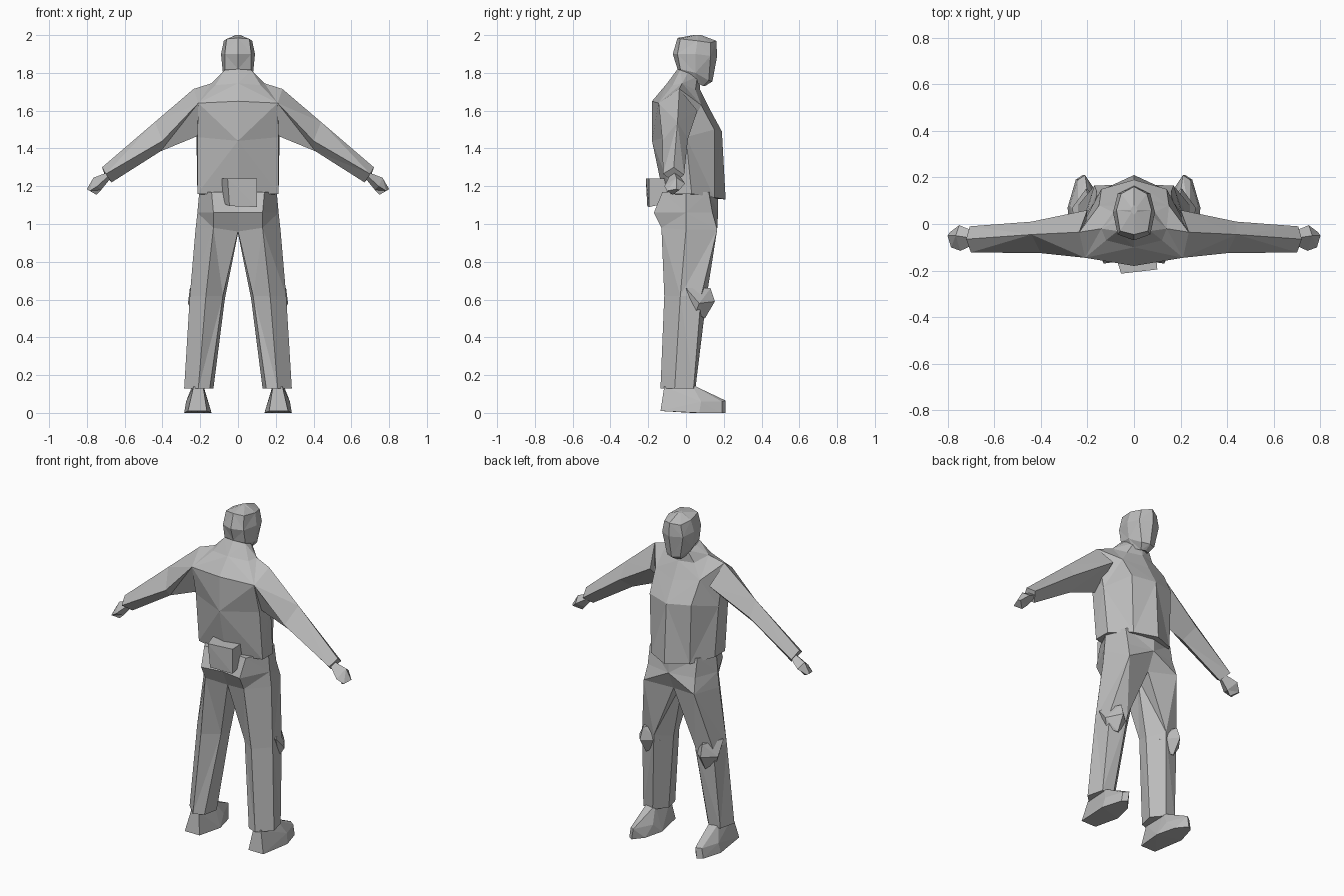
import bpy
import bmesh

grey = bpy.data.materials.new("plain_grey")
grey.diffuse_color = (0.5, 0.5, 0.5, 1)


def finish(name, bm):
    """Weld the halves, fix normals and make a flat-shaded object."""
    bmesh.ops.remove_doubles(bm, verts=bm.verts, dist=0.0005)
    bmesh.ops.recalc_face_normals(bm, faces=bm.faces)
    mesh = bpy.data.meshes.new(name)
    bm.to_mesh(mesh)
    bm.free()
    mesh.materials.append(grey)
    bpy.context.collection.objects.link(bpy.data.objects.new(name, mesh))


def loft(name, rings, closed, caps=True):
    """Faceted skin through rings of points, mirrored across x = 0.
    Open rings run along one half of a body; closed rings make limbs."""
    bm = bmesh.new()
    for side in (1, -1):
        vs = [[bm.verts.new((x * side, y, z)) for x, y, z in r] for r in rings]
        n = len(rings[0])
        for i in range(len(rings) - 1):
            for j in range(n if closed else n - 1):
                k = (j + 1) % n
                a, b, c, d = vs[i][j], vs[i][k], vs[i + 1][k], vs[i + 1][j]
                if all(abs(v.co.x) < 0.001 for v in (a, b, c, d)):
                    continue  # no walls inside the body
                tris = ((a, b, c), (a, c, d)) if (i + j) % 2 else ((a, b, d), (b, c, d))
                for t in tris:
                    bm.faces.new(t)
        if caps:
            bm.faces.new(vs[0])
            bm.faces.new(vs[-1])
    finish(name, bm)


def hull(name, points, sides=(1, -1)):
    """Faceted lump around a few points, once per side."""
    bm = bmesh.new()
    for s in sides:
        vs = [bm.verts.new((x * s, y, z)) for x, y, z in points]
        res = bmesh.ops.convex_hull(bm, input=vs)
        loose = [v for v in res["geom_interior"] if isinstance(v, bmesh.types.BMVert)]
        bmesh.ops.delete(bm, geom=loose, context='VERTS')
    finish(name, bm)


# Jacket body, hem to neck, each ring from back centre to front centre
loft("jacket", [
    [(0, -.12, 1.155), (.215, -.07, 1.16), (.215, .03, 1.16), (.13, .15, 1.14), (0, .21, 1.13)],
    [(0, -.18, 1.44), (.215, -.1, 1.46), (.22, 0, 1.46), (.14, .15, 1.5), (0, .19, 1.49)],
    [(0, -.18, 1.65), (.21, -.145, 1.64), (.235, -.035, 1.715), (.15, .08, 1.63), (0, .125, 1.61)],
    [(0, -.1, 1.745), (.12, -.07, 1.735), (.14, -.02, 1.745), (.09, .05, 1.71), (0, .075, 1.71)],
    [(0, -.045, 1.82), (.07, -.03, 1.815), (.075, .01, 1.80), (.05, .06, 1.78), (0, .07, 1.77)],
], closed=False)

# Head, chin to crown
loft("head", [
    [(0, -.04, 1.80), (.06, -.02, 1.80), (.05, .05, 1.75), (.025, .09, 1.73), (0, .10, 1.73)],
    [(0, -.045, 1.82), (.07, -.03, 1.82), (.08, .05, 1.80), (.045, .12, 1.76), (0, .14, 1.755)],
    [(0, -.07, 1.90), (.07, -.045, 1.90), (.09, .05, 1.90), (.07, .13, 1.89), (0, .165, 1.89)],
    [(0, -.045, 1.985), (.06, -.03, 1.98), (.075, .06, 1.97), (.055, .13, 1.96), (0, .16, 1.97)],
    [(0, .04, 2.0), (.01, .05, 2.0), (.015, .06, 2.0), (.01, .07, 2.0), (0, .08, 2.0)],
], closed=False)

# Sleeves: top, back, bottom and front edges
loft("sleeves", [
    [(.235, -.035, 1.715), (.21, -.145, 1.64), (.215, -.08, 1.465), (.2, .06, 1.60)],
    [(.44, -.045, 1.54), (.40, -.125, 1.44), (.41, -.07, 1.385), (.44, .01, 1.45)],
    [(.72, -.065, 1.30), (.70, -.122, 1.265), (.67, -.06, 1.22), (.705, -.01, 1.26)],
], closed=True)

# Hands
loft("hands", [
    [(.70, -.06, 1.27), (.69, -.09, 1.25), (.68, -.06, 1.235), (.69, -.03, 1.25)],
    [(.765, -.05, 1.245), (.745, -.115, 1.20), (.725, -.06, 1.18), (.75, -.005, 1.215)],
    [(.80, -.05, 1.185), (.785, -.10, 1.175), (.75, -.07, 1.155), (.79, -.035, 1.18)],
], closed=True)

# Trousers: hips split into two legs below the crotch
loft("trousers", [
    [(0, -.11, 1.17), (.14, -.125, 1.17), (.205, 0, 1.17), (.16, .12, 1.17), (0, .17, 1.17), (0, .03, 1.17)],
    [(0, -.15, 1.06), (.13, -.17, 1.06), (.215, 0, 1.06), (.16, .14, 1.06), (0, .17, 1.06), (0, .03, 1.06)],
    [(0, -.10, .96), (.13, -.13, .98), (.225, 0, .97), (.17, .165, .97), (0, .12, .95), (0, .03, .95)],
    [(.08, -.05, .62), (.17, -.115, .62), (.255, -.03, .62), (.24, .08, .62), (.14, .11, .62), (.07, .02, .60)],
    [(.15, -.11, .13), (.21, -.135, .13), (.285, -.06, .13), (.26, .04, .13), (.19, .05, .13), (.13, -.02, .13)],
], closed=True)

# Knee pads
hull("knee_pads", [
    (.13, .0, .65), (.255, .0, .66), (.2, .13, .66), (.205, .153, .59),
    (.12, .08, .58), (.265, .07, .58), (.2, .10, .50), (.16, .06, .52), (.24, .05, .53)])

# Shoes
hull("shoes", [
    (.165, -.135, .01), (.265, -.135, .01), (.14, .03, 0), (.285, .07, 0),
    (.17, .15, 0), (.22, .21, 0), (.25, .19, 0), (.21, .21, .065), (.24, .19, .06),
    (.16, .09, .06), (.275, .08, .06), (.185, -.115, .14), (.235, -.115, .14),
    (.185, .03, .15), (.24, .03, .15)])

# Pouch on the back of the belt
hull("belt_pouch", [
    (-.055, -.213, 1.24), (.10, -.195, 1.24), (-.045, -.205, 1.095), (.10, -.195, 1.09),
    (-.085, -.12, 1.24), (.095, -.10, 1.24), (-.08, -.11, 1.11), (.095, -.10, 1.11)], sides=(1,))
